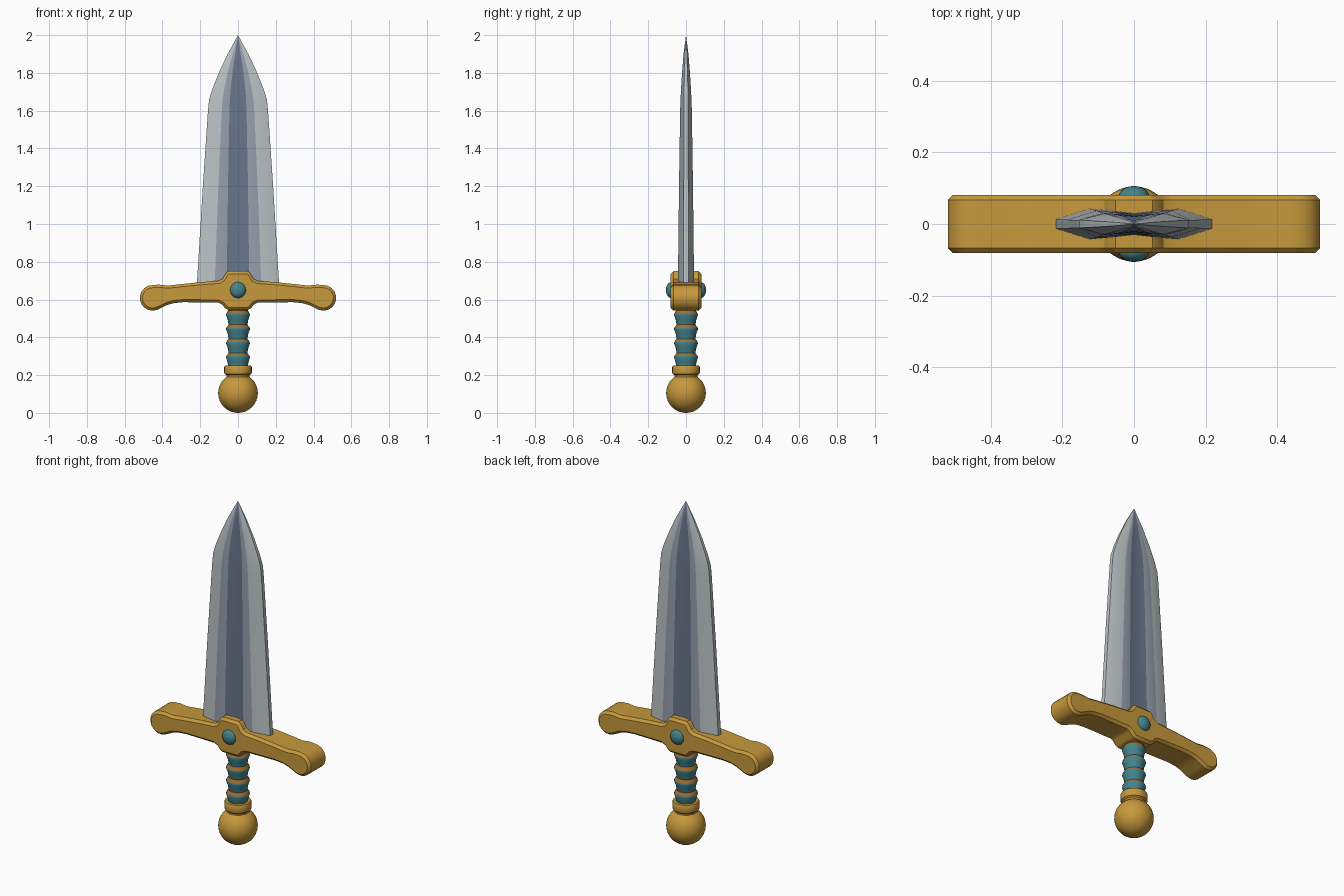
import bpy, bmesh, math

if "Cube" in bpy.data.objects:
    bpy.data.objects.remove(bpy.data.objects["Cube"])


def material(name, rgb):
    m = bpy.data.materials.new(name)
    lin = [((c / 255 + 0.055) / 1.055) ** 2.4 for c in rgb]
    m.diffuse_color = (*lin, 1)
    m.use_nodes = True
    m.node_tree.nodes["Principled BSDF"].inputs["Base Color"].default_value = m.diffuse_color
    return m


gold = material("gold", (199, 153, 60))
bronze = material("bronze", (165, 112, 45))
teal = material("teal", (68, 132, 140))
steel_edge = material("edge_steel", (188, 195, 197))
steel_mid = material("mid_steel", (150, 158, 173))
steel_dark = material("dark_steel", (104, 117, 138))


def finish(name, bm, mats, angle=35):
    bmesh.ops.recalc_face_normals(bm, faces=bm.faces)
    mesh = bpy.data.meshes.new(name)
    bm.to_mesh(mesh)
    bm.free()
    ob = bpy.data.objects.new(name, mesh)
    bpy.context.collection.objects.link(ob)
    for m in mats:
        mesh.materials.append(m)
    bpy.ops.object.select_all(action='DESELECT')
    ob.select_set(True)
    bpy.context.view_layer.objects.active = ob
    bpy.ops.object.shade_smooth_by_angle(angle=math.radians(angle))
    return ob


def bridge(bm, a, b, slot=lambda i: 0):
    n = len(a)
    for i in range(n):
        j = (i + 1) % n
        f = bm.faces.new((a[i], a[j], b[j], b[i]))
        f.material_index = slot(i)


def lathe(name, profile, mats, slot=lambda i: 0, sides=24):
    """Spin (radius, z) points about the vertical axis."""
    bm = bmesh.new()
    rings = [[bm.verts.new((r * math.cos(t), r * math.sin(t), z))
              for t in (2 * math.pi * k / sides for k in range(sides))]
             for r, z in profile]
    for i in range(len(rings) - 1):
        bridge(bm, rings[i], rings[i + 1], lambda k: slot(i))
    bm.faces.new(rings[0])
    bm.faces.new(rings[-1])
    return finish(name, bm, mats)


def ball(name, radius, center, scale, mat, seg=32, rings=16):
    bm = bmesh.new()
    bmesh.ops.create_uvsphere(bm, u_segments=seg, v_segments=rings, radius=radius)
    for v in bm.verts:
        v.co = [c + a * s for c, a, s in zip(center, v.co, scale)]
    return finish(name, bm, [mat])


# Blade: rows of (z, half width, ridge x, fuller x, ridge y, fuller depth, edge y)
rows = [(0.66, .219, .124, .060, .043, .012, .013),
        (1.20, .186, .104, .053, .037, .010, .012),
        (1.60, .159, .086, .045, .031, .008, .011),
        (1.66, .153, .082, .043, .029, .007, .011),
        (1.72, .134, .072, .038, .026, .006, .010),
        (1.80, .102, .055, .029, .021, .005, .008),
        (1.90, .055, .028, .014, .013, .002, .005)]
bm = bmesh.new()
loops = []
for z, w, rx, fx, ry, d, e in rows:
    half = [(-w, e), (-rx, ry), (-fx, ry - d * .45), (0, ry - d),
            (fx, ry - d * .45), (rx, ry), (w, e)]
    pts = half + [(-x, -y) for x, y in half]
    loops.append([bm.verts.new((x, y, z)) for x, y in pts])


def blade_slot(i):
    return (0, 1, 2, 2, 1, 0, 0)[i % 7]


for a, b in zip(loops, loops[1:]):
    bridge(bm, a, b, blade_slot)
tip = bm.verts.new((0, 0, 2.0))
last = loops[-1]
for i in range(14):
    f = bm.faces.new((last[i], last[(i + 1) % 14], tip))
    f.material_index = blade_slot(i)
bm.faces.new(loops[0])
finish("blade", bm, [steel_edge, steel_mid, steel_dark], 30)

# Crossguard: mirrored outline with rounded ends, extruded and chamfered
right = [(.052, .75), (.066, .738), (.082, .71), (.105, .699), (.2, .692),
         (.3, .682), (.37, .674), (.42, .679)]
right += [(.452 + .068 * math.cos(t), .609 + .068 * math.sin(t))
          for t in (math.radians(90 - 20 * k) for k in range(11))]
right += [(.405, .556), (.375, .571), (.34, .581), (.29, .586), (.105, .584),
          (.085, .574), (.068, .553), (.052, .545)]
outline = right + [(-x, z) for x, z in reversed(right)]
bm = bmesh.new()
front = [bm.verts.new((x, -.081, z)) for x, z in outline]
back = [bm.verts.new((x, .081, z)) for x, z in outline]
bridge(bm, front, back)
caps = [bm.faces.new(front), bm.faces.new(back)]
bmesh.ops.recalc_face_normals(bm, faces=bm.faces)
rim = list({e for f in caps for e in f.edges})
bmesh.ops.bevel(bm, geom=rim, offset=.014, segments=1, affect='EDGES', profile=.5)
finish("crossguard", bm, [gold], 30)

# Round gems on both faces of the guard
for side, label in ((-1, "front"), (1, "back")):
    ball(label + "_gem", .043, (0, side * .076, .65), (1, .7, 1), teal, 20, 12)

# Grip: flared wraps, each capped by a sloping bronze band
profile, z = [], .235
for top in (.30, .375, .45, .525):
    profile += [(.050, z), (.055, (z + top) / 2), (.063, top - .008), (.062, top)]
    z = top + .017
profile += [(.052, z), (.058, .57)]
lathe("grip", profile, [teal, bronze], lambda i: 1 if i % 4 == 3 or i > 14 else 0)

# Collar and pommel
lathe("collar", [(.058, .17), (.062, .20), (.071, .207), (.073, .216),
                 (.073, .243), (.069, .252), (.048, .252)], [gold])
ball("pommel", .105, (0, 0, .105), (1, 1, 1), gold)
